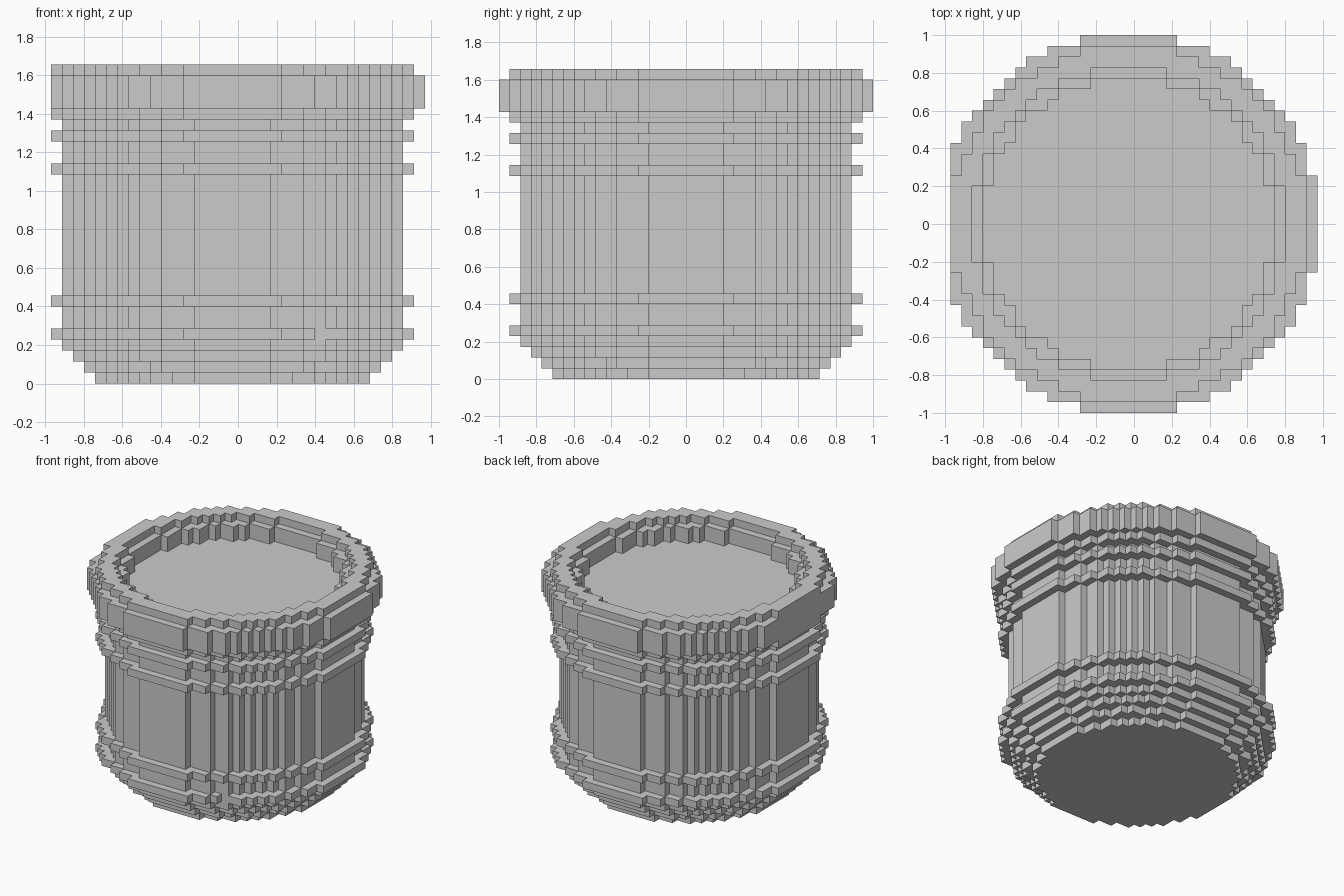
import bpy, bmesh, math
from mathutils import Vector

if "Cube" in bpy.data.objects:
    bpy.data.objects.remove(bpy.data.objects["Cube"])

V = 2 / 35          # voxel size
CX = -V / 2         # disc axis sits half a voxel left of the centre


def disc(r):
    """Voxel disc of integer radius, flattened on the far left column."""
    return {(i, j) for i in range(-16, r + 1) for j in range(-r, r + 1)
            if i * i + j * j <= (r + 0.5) ** 2}


def stack(bands, start):
    """Stack (outer radius, inner radius or None, layers) into voxels."""
    cells, k = set(), start
    for outer, inner, count in bands:
        ring = disc(outer) - (disc(inner) if inner else set())
        for _ in range(count):
            cells |= {(i, j, k) for i, j in ring}
            k += 1
    return cells


# Pot body: chamfered foot and four raised hoops
body = stack([(12, None, 1), (13, None, 1), (14, None, 1), (15, None, 1),
              (16, None, 1), (15, None, 2), (16, None, 1), (15, None, 11),
              (16, None, 1), (15, None, 2), (16, None, 1), (15, None, 1)], 0)
body.discard((8, -14, 4))   # small chip in the lowest hoop

# Rim: thick collar with a stepped opening
rim = stack([(16, 13, 1), (17, 13, 3), (16, 14, 1)], 24)

# Filling: flat surface recessed inside the rim
filling = stack([(13, None, 2)], 24)

solid = body | rim | filling


def build(name, cells):
    """Make a mesh from the exposed voxel faces, merging flat areas."""
    bm = bmesh.new()
    verts = {}

    def vert(p):
        if p not in verts:
            verts[p] = bm.verts.new((p[0] * V + CX - V / 2,
                                     p[1] * V - V / 2, p[2] * V))
        return verts[p]

    for c in sorted(cells):
        for axis in range(3):
            for side in (0, 1):
                n = list(c)
                n[axis] += 2 * side - 1
                if tuple(n) in solid:
                    continue
                u, w = (axis + 1) % 3, (axis + 2) % 3
                quad = []
                for a, b in ((0, 0), (1, 0), (1, 1), (0, 1)):
                    p = list(c)
                    p[axis] += side
                    p[u] += a
                    p[w] += b
                    quad.append(vert(tuple(p)))
                bm.faces.new(quad if side else quad[::-1])
    bmesh.ops.dissolve_limit(bm, angle_limit=math.radians(1),
                             verts=bm.verts, edges=bm.edges)
    mesh = bpy.data.meshes.new(name)
    bm.to_mesh(mesh)
    bm.free()
    obj = bpy.data.objects.new(name, mesh)
    bpy.context.collection.objects.link(obj)
    return obj


build("pot_body", body)
build("pot_rim", rim)
build("pot_filling", filling)
